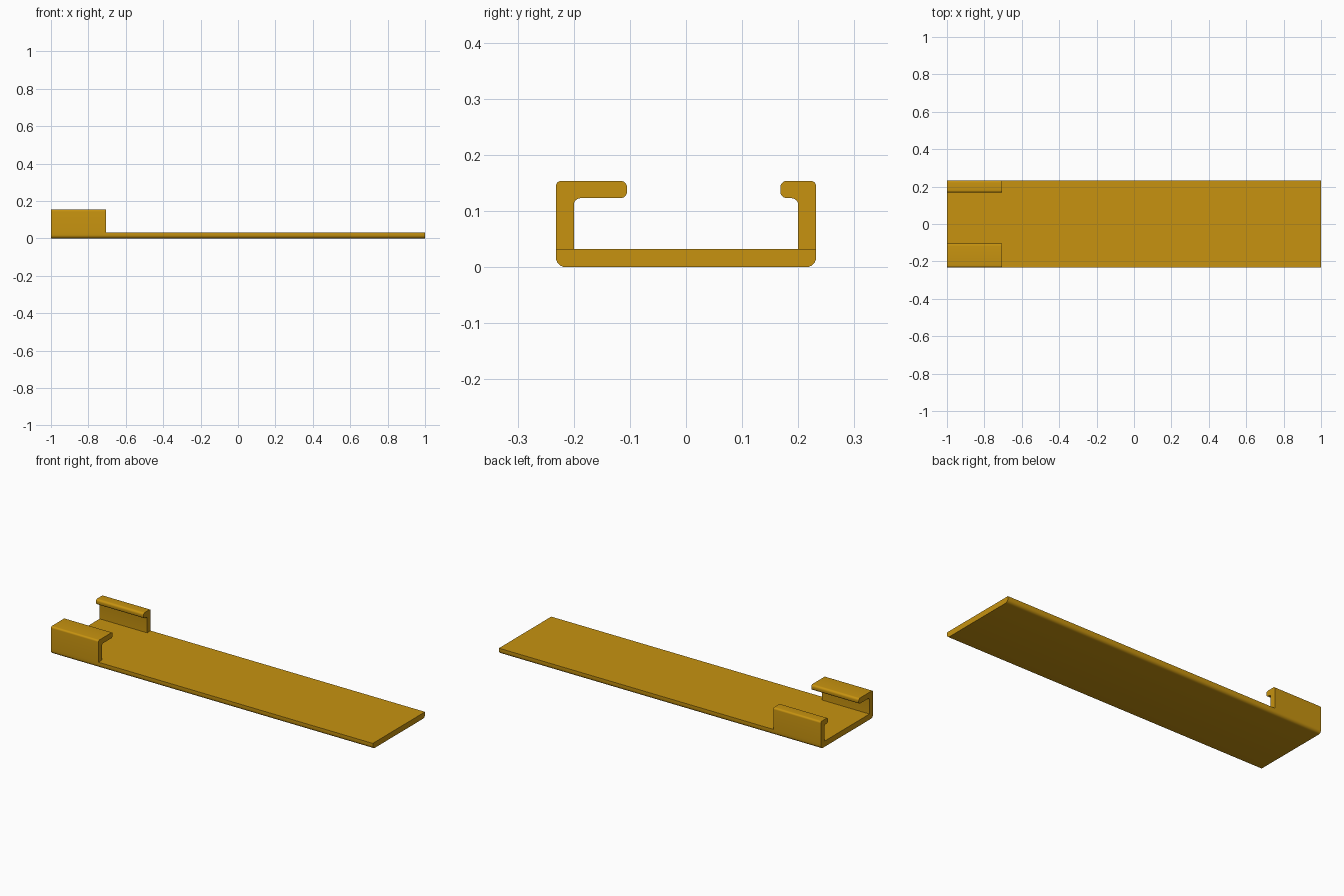
import bpy, bmesh
from mathutils import Vector

if "Cube" in bpy.data.objects:
    bpy.data.objects.remove(bpy.data.objects["Cube"])

HALF_W, THICK, TOP = 0.232, 0.032, 0.154
WALL, LIP_Z = 0.032, 0.123

gold = bpy.data.materials.new("golden ochre")
gold.diffuse_color = (0.57, 0.29, 0.005, 1.0)
gold.use_nodes = True
gold.node_tree.nodes["Principled BSDF"].inputs["Base Color"].default_value = gold.diffuse_color


def rounded(corners, steps=6):
    """Turn (y, z, radius) right-angle corners into an outline with arcs."""
    pts = []
    n = len(corners)
    for i, (y, z, r) in enumerate(corners):
        p = Vector((y, z))
        if r == 0:
            pts.append(p)
            continue
        a = (Vector(corners[i - 1][:2]) - p).normalized()
        b = (Vector(corners[(i + 1) % n][:2]) - p).normalized()
        centre = p + (a + b) * r
        for k in range(steps + 1):
            # direction swings from -b (start tangent) to -a (end tangent)
            d = (-b).slerp(-a, k / steps)
            pts.append(centre + d * r)
    return pts


def extrude_x(name, outline, x0, x1, open_z=None):
    """Extrude a y-z outline along x; open_z drops the hidden joint face."""
    bm = bmesh.new()
    face = bm.faces.new([bm.verts.new((x0, p.x, p.y)) for p in outline])
    out = bmesh.ops.extrude_face_region(bm, geom=[face], use_keep_orig=True)
    moved = [g for g in out["geom"] if isinstance(g, bmesh.types.BMVert)]
    bmesh.ops.translate(bm, verts=moved, vec=(x1 - x0, 0, 0))
    bmesh.ops.recalc_face_normals(bm, faces=bm.faces)
    if open_z is not None:
        joint = [f for f in bm.faces
                 if all(abs(v.co.z - open_z) < 1e-5 for v in f.verts)]
        bmesh.ops.delete(bm, geom=joint, context='FACES_ONLY')
    mesh = bpy.data.meshes.new(name)
    bm.to_mesh(mesh)
    bm.free()
    mesh.materials.append(gold)
    obj = bpy.data.objects.new(name, mesh)
    bpy.context.collection.objects.link(obj)
    bpy.ops.object.select_all(action='DESELECT')
    obj.select_set(True)
    bpy.context.view_layer.objects.active = obj
    bpy.ops.object.shade_smooth_by_angle()
    return obj


# Long base plate with rounded lower edges
extrude_x("base_plate", rounded([
    (-HALF_W, 0, 0.018), (HALF_W, 0, 0.018),
    (HALF_W, THICK, 0), (-HALF_W, THICK, 0)]), -1, 1)


# Hooked clips at one end: side = -1 front, 1 back; tip = lip end
def clip(name, side, tip):
    inner = HALF_W - WALL
    corners = [(HALF_W, THICK, 0), (HALF_W, TOP, 0.010),
               (tip, TOP, 0.012), (tip, LIP_Z, 0.012),
               (inner, LIP_Z, 0.012), (inner, THICK, 0)]
    outline = rounded([(side * y, z, r) for y, z, r in corners])
    extrude_x(name, outline, -1, -0.705, open_z=THICK)


clip("front_clip", -1, 0.105)
clip("back_clip", 1, 0.168)
